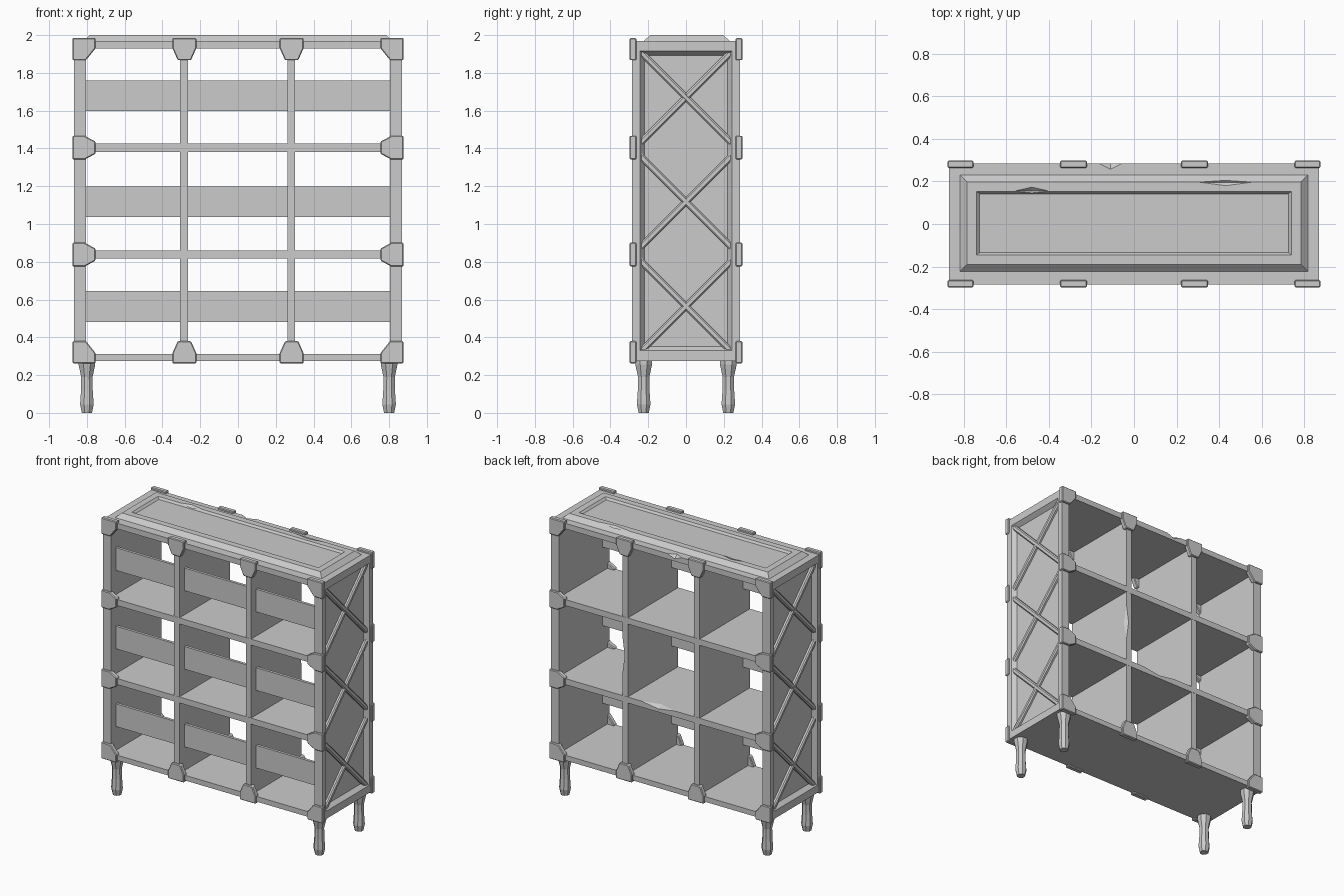
import bpy, bmesh, math
from mathutils import Vector

if "Cube" in bpy.data.objects:
    bpy.data.objects.remove(bpy.data.objects["Cube"])


def finish(name, bm, bevel=0):
    bmesh.ops.recalc_face_normals(bm, faces=bm.faces[:])
    me = bpy.data.meshes.new(name)
    bm.to_mesh(me)
    bm.free()
    ob = bpy.data.objects.new(name, me)
    bpy.context.collection.objects.link(ob)
    if bevel:
        m = ob.modifiers.new("edge", 'BEVEL')
        m.width, m.segments = bevel, 1
    return ob


def loft(name, rings, bevel=0):
    """Skin a list of equal-sized point rings and cap both ends."""
    bm = bmesh.new()
    vs = [[bm.verts.new(p) for p in r] for r in rings]
    n = len(vs[0])
    for a, b in zip(vs, vs[1:]):
        for i in range(n):
            bm.faces.new((a[i], a[(i + 1) % n], b[(i + 1) % n], b[i]))
    bm.faces.new(vs[0])
    bm.faces.new(vs[-1])
    return finish(name, bm, bevel)


def rect(a, b):
    return [(-a, -b), (a, -b), (a, b), (-a, b)]


def box(name, x0, x1, y0, y1, z0, z1):
    c = [(x0, y0), (x1, y0), (x1, y1), (x0, y1)]
    return loft(name, [[(x, y, z) for x, y in c] for z in (z0, z1)])


def plate(name, pts, y0, y1):
    """Front-facing plate from an xz outline."""
    return loft(name, [[(x, y, z) for x, z in pts] for y in (y0, y1)], 0.005)


def chip(ob, loc, size):
    """Knock a faceted chip out of an edge."""
    bm = bmesh.new()
    bmesh.ops.create_uvsphere(bm, u_segments=4, v_segments=2, radius=1)
    for v in bm.verts:
        v.co = Vector(loc) + Vector([c * s for c, s in zip(v.co, size)])
    cut = finish("chip_cutter", bm)
    cut.hide_render = True
    cut.hide_viewport = True
    cut.display_type = 'WIRE'
    m = ob.modifiers.new("chip", 'BOOLEAN')
    m.operation, m.object, m.solver = 'DIFFERENCE', cut, 'EXACT'


D = 0.285          # half depth
Z0, Z1 = 0.275, 1.97

# Side walls with a sloped recess and three crossed braces each
zc, hz = (Z0 + Z1) / 2, (Z1 - Z0) / 2
for s, side in ((-1, "left"), (1, "right")):
    steps = [(D, hz, 0.806), (D, hz, 0.868), (0.243, 0.793, 0.868), (0.220, 0.770, 0.838)]
    loft(f"{side}_wall", [[(s * x, y, zc + z) for y, z in rect(a, b)] for a, b, x in steps])
    for row, z in enumerate((0.565, 1.118, 1.67)):
        for d in (-1, 1):
            h, t = 0.245, 0.024
            outline = [(-h, -d * h - t), (h, d * h - t), (h, d * h + t), (-h, -d * h + t)]
            loft(f"{side}_brace_{row}", [[(s * x, y, z + q) for y, q in outline]
                                         for x in (0.830, 0.860 - 0.001 * (d > 0))], 0.008)

# Shelves, including the top and bottom boards
shelves = [box(f"shelf_{i}", -0.808, 0.808, -D, D, a, b) for i, (a, b) in enumerate(
    ((Z0, 0.312), (0.817, 0.86), (1.382, 1.425), (1.93, Z1)))]
chip(shelves[1], (0.02, D, 0.86), (0.13, 0.035, 0.02))
chip(shelves[3], (-0.11, D + 0.002, Z1), (0.06, 0.03, 0.025))

# Vertical dividers
for x, side in ((-0.285, "left"), (0.282, "right")):
    div = box(f"{side}_divider", x - 0.021, x + 0.021, -D + 0.001, D - 0.001, 0.29, 1.95)
    if side == "right":
        chip(div, (x + 0.021, D, 1.15), (0.018, 0.03, 0.13))

# Front guard slats
for i, z in enumerate((0.563, 1.118, 1.679)):
    box(f"guard_slat_{i}", -0.808, 0.808, -0.228, -0.208, z - 0.081, z + 0.081)

# Raised top with sloped rim and sunken panel
steps = [(0.817, 0.226, 1.955), (0.817, 0.226, 1.97), (0.785, 0.194, 2.0),
         (0.739, 0.149, 2.0), (0.725, 0.138, 1.985)]
top = loft("top_moulding", [[(x, y + 0.004, z) for x, y in rect(a, b)] for a, b, z in steps])
chip(top, (-0.48, 0.155, 2.0), (0.08, 0.018, 0.018))
chip(top, (0.43, 0.196, 2.0), (0.12, 0.016, 0.014))

# Reinforcement plates, front and back
for y0, y1, face in ((-0.298, -0.263, "front"), (0.263, 0.298, "back")):
    for s in (-1, 1):
        for top_row in (True, False):
            zf = (lambda z: 1.985 - z) if top_row else (lambda z: 0.262 + z)
            corner = [(0.876, 0), (0.754, 0), (0.754, 0.055), (0.805, 0.118), (0.876, 0.118)]
            plate(f"{face}_corner_plate", [(s * x, zf(z)) for x, z in corner], y0, y1)
            mid = [(-0.063, 0), (0.063, 0), (0.063, 0.055), (0.035, 0.118),
                   (-0.035, 0.118), (-0.063, 0.055)]
            plate(f"{face}_divider_plate", [(s * 0.284 + x, zf(z)) for x, z in mid], y0, y1)
        for z in (0.838, 1.404):
            joint = [(0.876, -0.063), (0.812, -0.063), (0.754, -0.032),
                     (0.754, 0.032), (0.812, 0.063), (0.876, 0.063)]
            plate(f"{face}_shelf_plate", [(s * x, z + q) for x, q in joint], y0, y1)

# Eight-sided tapered legs
profile = [(0, 0.027), (0.045, 0.036), (0.12, 0.031), (0.19, 0.030), (0.255, 0.044), (0.285, 0.044)]
for x in (-0.8, 0.8):
    for y in (-0.224, 0.224):
        rings = []
        for z, r in profile:
            c = r * math.tan(math.pi / 8)
            rings.append([(x + a, y + b, z) for a, b in (
                (r, -c), (r, c), (c, r), (-c, r), (-r, c), (-r, -c), (-c, -r), (c, -r))])
        loft("leg", rings)
